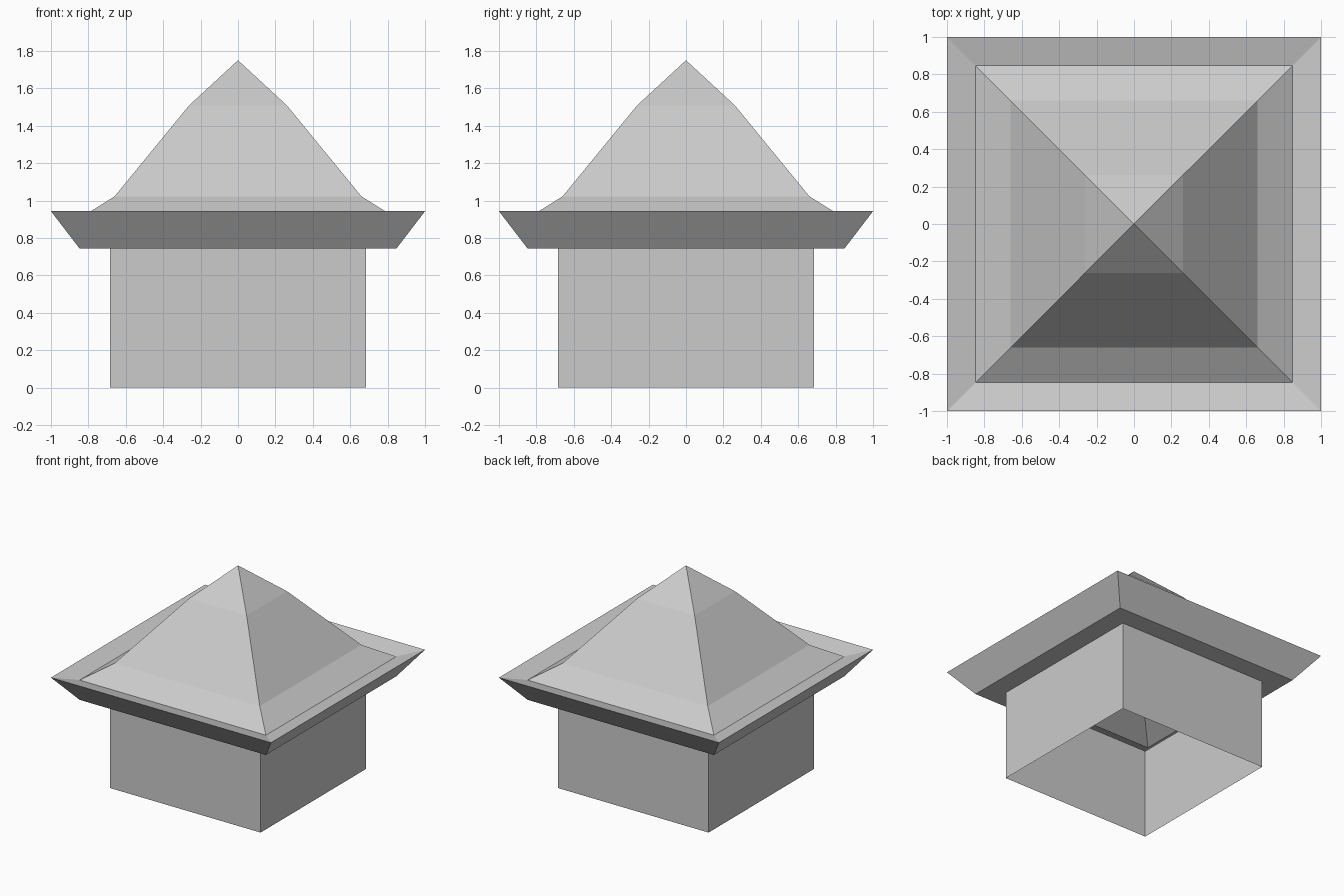
import bpy, bmesh

if "Cube" in bpy.data.objects:
    bpy.data.objects.remove(bpy.data.objects["Cube"])


def square_loft(name, profile):
    """Stack square rings given as (half width, height); half width 0 makes a point."""
    bm = bmesh.new()
    rings = []
    for r, z in profile:
        if r == 0:
            rings.append([bm.verts.new((0, 0, z))] * 4)
        else:
            rings.append([bm.verts.new((sx * r, sy * r, z))
                          for sx, sy in ((-1, -1), (1, -1), (1, 1), (-1, 1))])
    for low, high in zip(rings, rings[1:]):
        for i in range(4):
            j = (i + 1) % 4
            corners = [low[i], low[j], high[j], high[i]]
            bm.faces.new(list(dict.fromkeys(corners)))
    mesh = bpy.data.meshes.new(name)
    bm.to_mesh(mesh)
    bm.free()
    obj = bpy.data.objects.new(name, mesh)
    bpy.context.collection.objects.link(obj)
    return obj


# Hollow square walls, open at the bottom
square_loft("walls", [(0.685, 0), (0.685, 0.743)])

# Flared eave: flat underside, sloped outer face, shallow inner gutter
square_loft("eave", [(0.685, 0.743), (0.847, 0.743), (1.0, 0.943), (0.847, 0.905)])

# Four-sided roof with three changing pitches
square_loft("roof", [(0.847, 0.905), (0.66, 1.022), (0.262, 1.508), (0, 1.75)])
